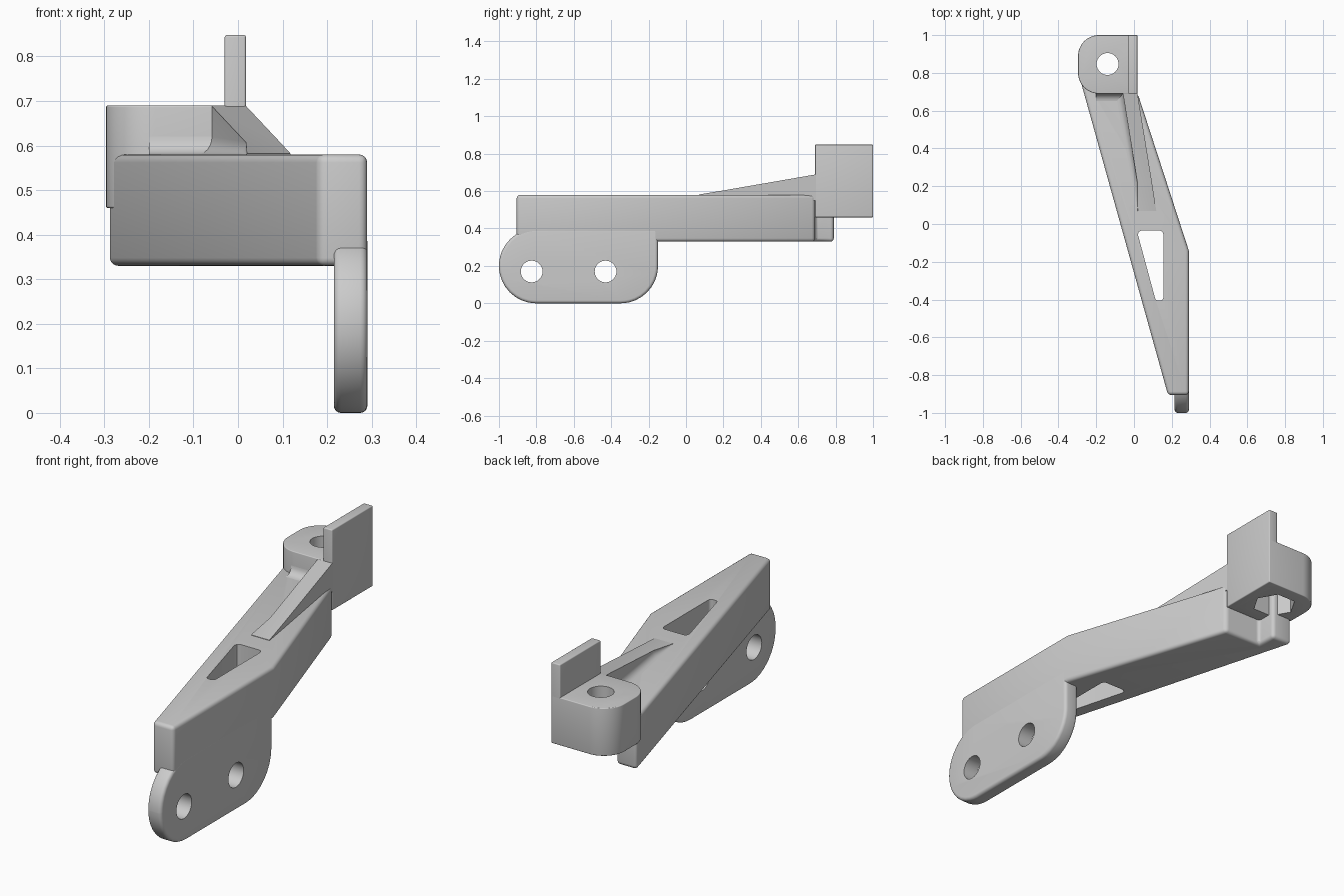
import bpy, bmesh, math
from mathutils import Vector

cube = bpy.data.objects.get("Cube")
if cube:
    bpy.data.objects.remove(cube, do_unlink=True)

grey = bpy.data.materials.new("plain grey")
grey.use_nodes = True
colour = (0.6, 0.6, 0.6, 1)
grey.diffuse_color = colour
grey.node_tree.nodes["Principled BSDF"].inputs["Base Color"].default_value = colour


def rounded(corners, steps=10):
    """Outline from (u, v, radius) corners, each replaced by an arc."""
    out = []
    for i, (u, v, r) in enumerate(corners):
        p = Vector((u, v))
        if not r:
            out.append(p)
            continue
        a = (Vector(corners[i - 1][:2]) - p).normalized()
        b = (Vector(corners[(i + 1) % len(corners)][:2]) - p).normalized()
        half = a.angle(b) / 2
        centre = p + (a + b).normalized() * r / math.sin(half)
        start = p + a * r / math.tan(half) - centre
        end = p + b * r / math.tan(half) - centre
        for k in range(steps + 1):
            out.append(centre + start.lerp(end, k / steps).normalized() * r)
    return out


def ngon(u, v, r, n):
    return [Vector((u + r * math.cos(math.tau * k / n), v + r * math.sin(math.tau * k / n)))
            for k in range(n)]


def loft(name, sections):
    """Closed solid through rings that share one point count."""
    bm = bmesh.new()
    rings = [[bm.verts.new(p) for p in s] for s in sections]
    n = len(rings[0])
    for r0, r1 in zip(rings, rings[1:]):
        for i in range(n):
            j = (i + 1) % n
            bm.faces.new((r0[i], r0[j], r1[j], r1[i]))
    bm.faces.new(rings[0])
    bm.faces.new(rings[-1])
    bmesh.ops.recalc_face_normals(bm, faces=bm.faces)
    mesh = bpy.data.meshes.new(name)
    bm.to_mesh(mesh)
    bm.free()
    mesh.materials.append(grey)
    ob = bpy.data.objects.new(name, mesh)
    bpy.context.collection.objects.link(ob)
    return ob


def prism(name, outline, lo, hi, axis="z"):
    place = {"z": lambda p, d: (p[0], p[1], d), "x": lambda p, d: (d, p[0], p[1])}[axis]
    return loft(name, [[place(p, d) for p in outline] for d in (lo, hi)])


def finish(ob, bevel=0.0, cutters=()):
    """Round the edges, cut the openings and shade."""
    if bevel:
        m = ob.modifiers.new("rounding", "BEVEL")
        m.width, m.segments, m.limit_method = bevel, 4, "ANGLE"
        m.angle_limit = math.radians(35)
    for c in cutters:
        m = ob.modifiers.new("opening", "BOOLEAN")
        m.operation, m.object, m.solver = "DIFFERENCE", c, "EXACT"
    bpy.context.view_layer.update()
    done = bpy.data.meshes.new_from_object(ob.evaluated_get(bpy.context.evaluated_depsgraph_get()))
    ob.modifiers.clear()
    ob.data = done
    for c in cutters:
        bpy.data.objects.remove(c, do_unlink=True)
    bpy.ops.object.select_all(action="DESELECT")
    ob.select_set(True)
    bpy.context.view_layer.objects.active = ob
    bpy.ops.object.shade_smooth_by_angle(angle=math.radians(30))


TOP, BASE = 0.58, 0.33      # beam heights
HOLE = 0.058

# Slanted beam with a triangular slot and a short tail under the mount
beam = prism("beam", [(0.18, -0.905), (0.29, -0.905), (0.29, -0.14), (0.02, 0.69),
                      (-0.18, 0.69), (-0.18, 0.79), (-0.292, 0.79)], BASE, TOP)
slot = prism("slot_cutter", rounded([(0.015, -0.035, 0.02), (0.155, -0.035, 0.02),
                                     (0.155, -0.405, 0.015), (0.115, -0.405, 0.015)], 4), 0.2, 0.7)
finish(beam, 0.018, [slot])

# Hanging side plate with two bolt holes
plate = prism("side_plate", rounded([(-1, 0, 0.199), (-0.15, 0, 0.199), (-0.15, 0.4, 0),
                                     (-1, 0.4, 0.199)]), 0.215, 0.2905, "x")
holes = [prism("bolt_cutter", ngon(y, 0.17, HOLE, 40), 0.1, 0.4, "x") for y in (-0.825, -0.43)]
finish(plate, 0.016, holes)

# Rounded mount block with a bolt hole and a hexagonal nut pocket
mount = prism("mount_block", rounded([(-0.296, 0.69, 0.11), (0.015, 0.69, 0),
                                      (0.015, 1, 0), (-0.296, 1, 0.11)]), 0.46, 0.69)
bolt = prism("bolt_cutter", ngon(-0.14, 0.847, HOLE, 40), 0.4, 0.8)
nut = prism("nut_cutter", ngon(-0.14, 0.847, 0.1, 6), 0.4, 0.57)
finish(mount, 0.004, [bolt, nut])

# Upright tab along the side of the mount
tab = prism("upright_tab", [(-0.03, 0.69), (0.018, 0.69), (0.018, 1), (-0.03, 1)], 0.46, 0.848)
finish(tab, 0.005)


# Sloping rib that rises from the beam to the mount, with a hollow foot on one side
def rib_section(y, left, right, z):
    r = max(min(0.04, z - TOP), 0.002)
    foot = [(left - r + r * math.cos(a), y, TOP + r - r * math.sin(a))
            for a in (math.pi / 2 * k / 6 for k in range(7))]
    return [(right, y, 0.55), (right, y, z), (left, y, z)] + foot + [(left - r, y, 0.55)]


rib = loft("sloping_rib", [rib_section(0.07, 0.02, 0.118, 0.582), rib_section(0.22, 0.018, 0.095, 0.607),
                           rib_section(0.7, -0.06, 0.017, 0.69)])
finish(rib)

# Hollow fillet where the mount meets the beam
R = 0.04
curve = [(0.69 - R + R * math.sin(a), TOP + R - R * math.cos(a))
         for a in (math.pi / 2 * k / 6 for k in range(7))]
fillet = prism("mount_fillet", curve + [(0.72, TOP + R), (0.72, 0.55), (0.69 - R, 0.55)],
               -0.2, -0.05, "x")
finish(fillet)
